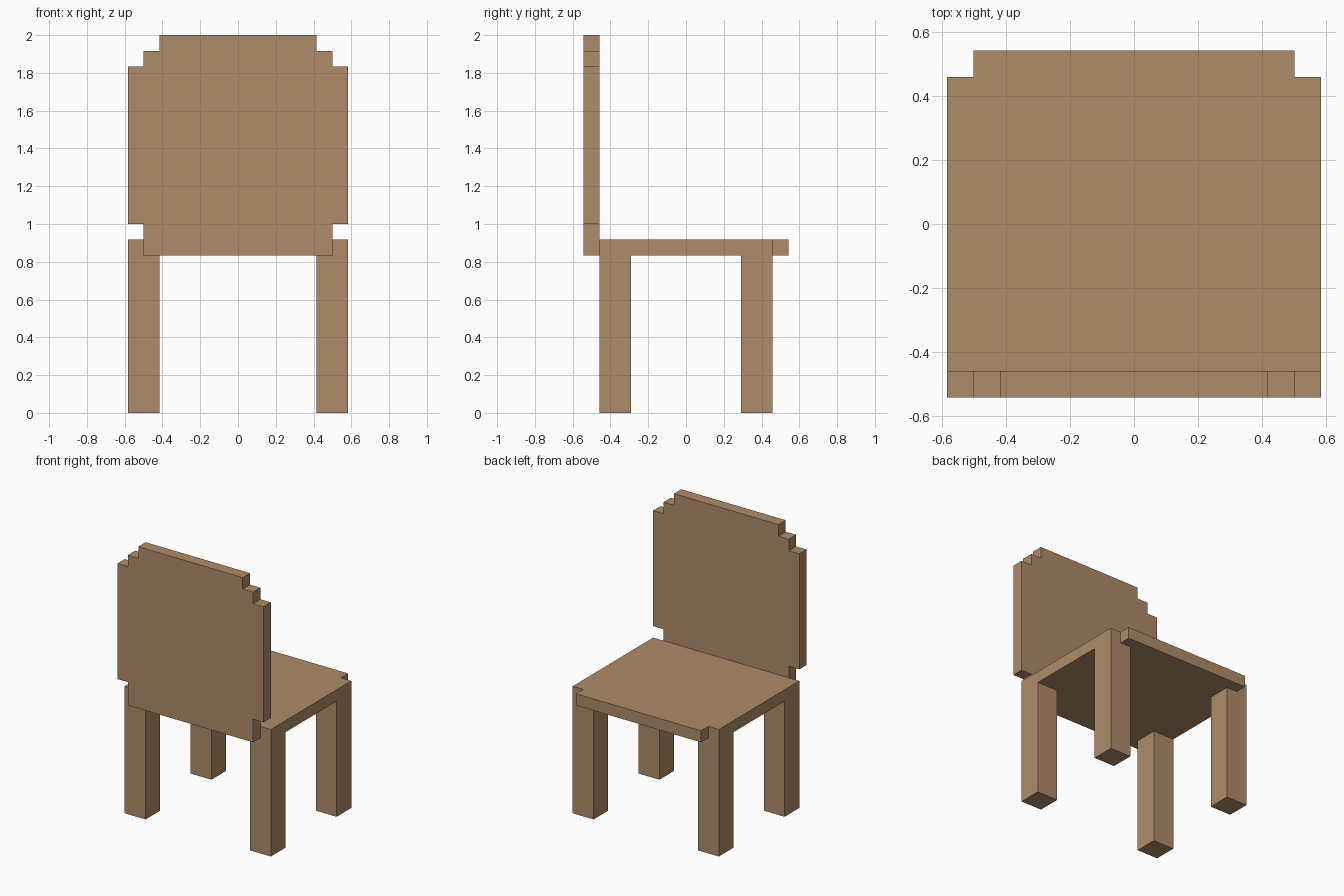
import bpy
import bmesh
from mathutils import Vector

if "Cube" in bpy.data.objects:
    bpy.data.objects.remove(bpy.data.objects["Cube"])

U = 1 / 12  # the chair is designed on a grid of 1/12

wood = bpy.data.materials.new("light_brown_wood")
wood.diffuse_color = (0.429, 0.262, 0.141, 1)
wood.use_nodes = True
wood.node_tree.nodes["Principled BSDF"].inputs["Base Color"].default_value = wood.diffuse_color


def extruded_part(name, outline, offset):
    """Closed outline of grid points, extruded by the grid offset."""
    bm = bmesh.new()
    face = bm.faces.new([bm.verts.new(Vector(p) * U) for p in outline])
    side = bmesh.ops.extrude_face_region(bm, geom=[face], use_keep_orig=True)
    moved = [g for g in side["geom"] if isinstance(g, bmesh.types.BMVert)]
    bmesh.ops.translate(bm, verts=moved, vec=Vector(offset) * U)
    bmesh.ops.recalc_face_normals(bm, faces=bm.faces)
    mesh = bpy.data.meshes.new(name)
    bm.to_mesh(mesh)
    bm.free()
    mesh.materials.append(wood)
    obj = bpy.data.objects.new(name, mesh)
    bpy.context.collection.objects.link(obj)
    return obj


def mirrored(half):
    """Complete a right-hand half outline with its left-hand mirror."""
    return half + [(-x, y) for x, y in reversed(half)]


# Backrest: upright slab with stepped top corners and notched bottom corners
back = mirrored([(6, 10), (6, 12), (7, 12), (7, 22), (6, 22), (6, 23), (5, 23), (5, 24)])
extruded_part("backrest", [(x, -6.5, z) for x, z in back], (0, 1, 0))

# Seat: flat slab with a narrower lip along the open edge
seat = mirrored([(7, -5.5), (7, 5.5), (6, 5.5), (6, 6.5)])
extruded_part("seat", [(x, y, 10) for x, y in seat], (0, 0, 1))

# Four square legs, flush with the seat sides
for row, y in (("front", -5.5), ("back", 3.5)):
    for side, x in (("left", -7), ("right", 5)):
        square = [(x, y, 0), (x + 2, y, 0), (x + 2, y + 2, 0), (x, y + 2, 0)]
        extruded_part(f"{row}_{side}_leg", square, (0, 0, 10))
